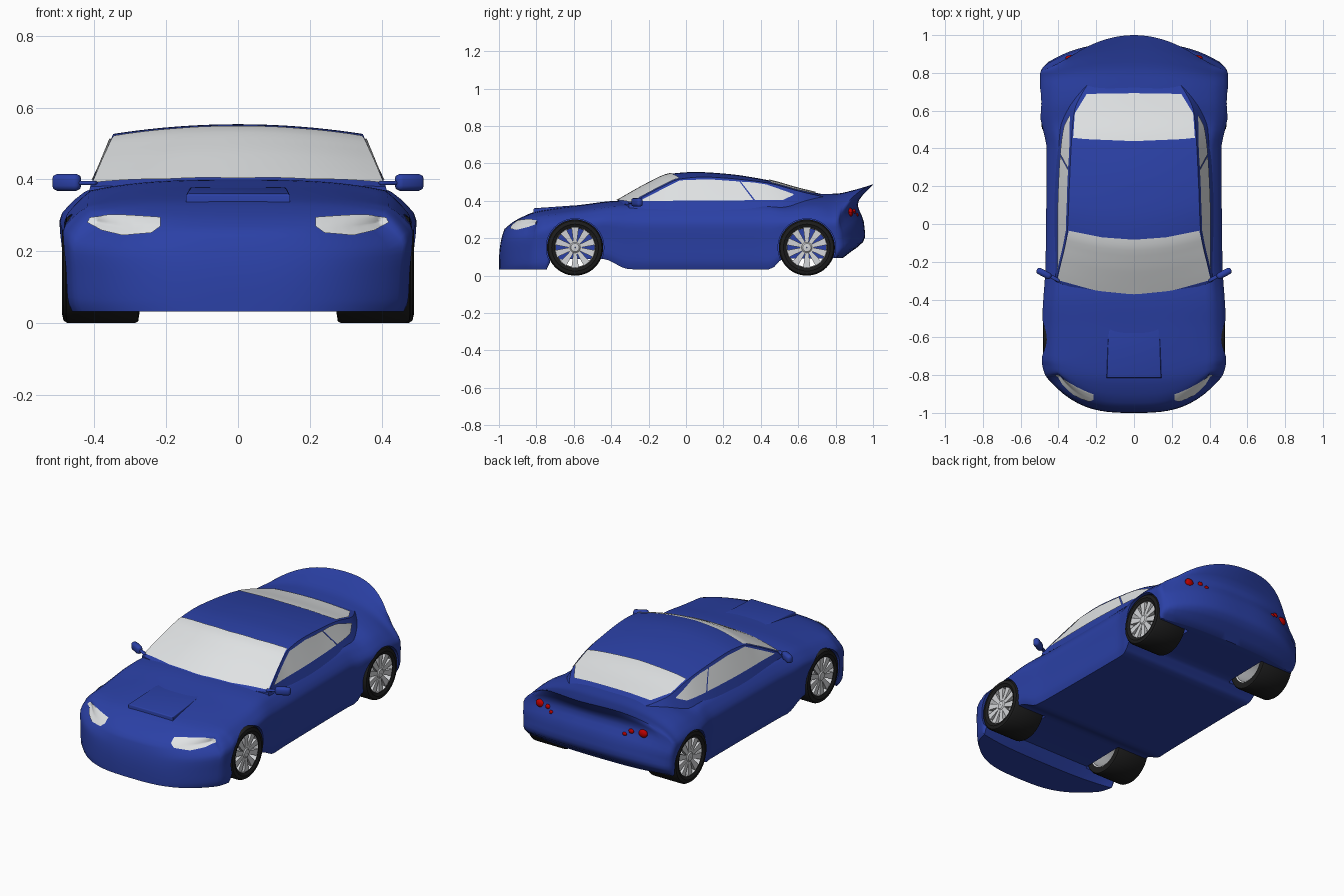
import bpy, bmesh, math
from mathutils import Vector, Matrix
from mathutils.bvhtree import BVHTree

if "Cube" in bpy.data.objects:
    bpy.data.objects.remove(bpy.data.objects["Cube"])


def material(name, rgb):
    m = bpy.data.materials.new(name)
    m.diffuse_color = (*rgb, 1)
    m.use_nodes = True
    m.node_tree.nodes["Principled BSDF"].inputs["Base Color"].default_value = m.diffuse_color
    return m


BLUE = material("blue paint", (0.024, 0.052, 0.38))
GLASS = material("pale glass", (0.75, 0.77, 0.78))
SILVER = material("silver rim", (0.65, 0.66, 0.68))
BLACK = material("black rubber", (0.012, 0.012, 0.012))
RED = material("red lamp", (0.5, 0.0, 0.0))


def curve(*pts):
    """Smooth monotone interpolation through (position, value) pairs."""
    xs, ys = zip(*pts)
    d = [(ys[i + 1] - ys[i]) / (xs[i + 1] - xs[i]) for i in range(len(xs) - 1)]
    m = [d[0]] + [2 * a * b / (a + b) if a * b > 0 else 0 for a, b in zip(d, d[1:])] + [d[-1]]

    def f(x):
        x = min(max(x, xs[0]), xs[-1])
        i = max(k for k in range(len(d)) if xs[k] <= x)
        h = xs[i + 1] - xs[i]
        s = (x - xs[i]) / h
        return (ys[i] * (1 + 2 * s) * (1 - s) ** 2 + h * m[i] * s * (1 - s) ** 2
                + ys[i + 1] * s * s * (3 - 2 * s) + h * m[i + 1] * s * s * (s - 1))
    return f


def finish(name, bm, mat, angle=35, recalc=True):
    if recalc:
        bmesh.ops.recalc_face_normals(bm, faces=bm.faces)
    me = bpy.data.meshes.new(name)
    bm.to_mesh(me)
    bm.free()
    me.materials.append(mat)
    ob = bpy.data.objects.new(name, me)
    bpy.context.collection.objects.link(ob)
    bpy.ops.object.select_all(action='DESELECT')
    ob.select_set(True)
    bpy.context.view_layer.objects.active = ob
    bpy.ops.object.shade_smooth_by_angle(angle=math.radians(angle))
    return ob


def shaped_box(name, counts, y0, y1, shape, mat):
    """Gridded box skin whose points (u, y, t) are placed by a shape function."""
    nx, ny, nz = counts
    bm, cache = bmesh.new(), {}

    def vert(k):
        if k not in cache:
            cache[k] = bm.verts.new(shape(2 * k[0] / nx - 1, y0 + (y1 - y0) * k[1] / ny, k[2] / nz))
        return cache[k]
    for axis in range(3):
        a, b = [i for i in range(3) if i != axis]
        for side in (0, counts[axis]):
            for i in range(counts[a]):
                for j in range(counts[b]):
                    quad = []
                    for di, dj in ((0, 0), (1, 0), (1, 1), (0, 1)):
                        k = [side] * 3
                        k[a], k[b] = i + di, j + dj
                        quad.append(vert(tuple(k)))
                    bm.faces.new(quad)
    return finish(name, bm, mat)


# Lower body: bumpers, bonnet, flared wings, boot and ducktail
width = curve((-1, .455), (-.9, .472), (-.75, .487), (-.5, .485), (-.2, .468), (.4, .463),
              (.5, .482), (.58, .497), (.85, .497), (1, .465))
side = curve((0, .95), (.1, .975), (.4, .985), (.72, 1), (.88, .94), (1, .86))
top = curve((-1, .25), (-.95, .285), (-.9, .309), (-.82, .338), (-.7, .36), (-.55, .38),
            (-.36, .4), (.5, .4), (.65, .432), (.72, .437), (.8, .438), (.9, .458), (1, .487))
bottom = curve((-1, .032), (-.77, .032), (-.73, .085), (-.45, .09), (-.3, .034), (.45, .034),
               (.52, .09), (1, .095))
crown = curve((-1, -.03), (-.9, 0), (-.8, .025), (-.6, .035), (-.3, .03), (.4, .03), (.6, .06), (.8, .085), (1, .12))
nose_bend = curve((-1, .17), (-.9, .1), (-.8, .045), (-.7, 0), (1, 0))
tail_bend = curve((-1, 0), (.7, 0), (.8, -.03), (.9, -.08), (1, -.16))
bend_rise = curve((0, .25), (.3, .75), (1, 1))
tail_face = curve((0, -.16), (.28, -.042), (.5, -.05), (.73, -.082), (1, 0))


def body_shape(u, v, t):
    a = abs(u)
    z = bottom(v) + (top(v) - crown(v) * a ** 3 - bottom(v)) * t
    y = v + nose_bend(v) * a ** 3 + tail_bend(v) * a ** (3 - t) * bend_rise(t)
    y += tail_face(t) * (1 - .65 * a * a * min(1, 2 * t)) * max(0, (v - .8) / .2)
    y += .03 * t ** 3 * max(0, (-.8 - v) / .2)
    return u * width(v) * side(t), y, z


body = shaped_box("body", (24, 72, 14), -1, 1, body_shape, BLUE)

# Cabin with raked screens
roof = curve((-.39, .388), (-.3, .44), (-.2, .495), (-.08, .545), (.05, .554), (.2, .546), (.44, .51),
             (.6, .466), (.7, .442), (.8, .42))
roof_w = curve((-.39, .412), (-.08, .352), (.2, .342), (.45, .33), (.6, .315), (.7, .27), (.8, .2))
sill_w = curve((-.39, .42), (0, .425), (.3, .42), (.5, .405), (.62, .375), (.8, .3))
roof_crown = curve((-.39, .008), (-.08, .028), (.25, .023), (.45, .015), (.8, .012))
screen_bend = curve((-.39, .085), (-.08, .05), (.3, 0), (.8, 0))


def cabin_shape(u, v, t):
    z = .34 + (roof(v) - roof_crown(v) * u * u - .34) * t
    return u * (sill_w(v) + (roof_w(v) - sill_w(v)) * t), v + screen_bend(v) * u * u, z


cabin = shaped_box("cabin", (20, 48, 8), -.39, .8, cabin_shape, BLUE)

trees = []
for ob in (body, cabin):
    bm = bmesh.new()
    bm.from_mesh(ob.data)
    trees.append(BVHTree.FromBMesh(bm))
    bm.free()


def project(p, d):
    """Drop a point along d on to the car skin."""
    hits = [h for h in (t.ray_cast(p, d) for t in trees) if h[0]]
    if hits:
        return min(hits, key=lambda h: h[3])[:2]
    return min((t.find_nearest(p) for t in trees), key=lambda h: h[3])[:2]


def along(line, s):
    k = min(int(s * (len(line) - 1)), len(line) - 2)
    return Vector(line[k]).lerp(Vector(line[k + 1]), s * (len(line) - 1) - k)


def plate(name, low, high, place, direction, mat, nu=24, nv=10):
    """Thin sheet between two outlines, laid on the car skin."""
    bm, d, rows = bmesh.new(), Vector(direction), []
    for j in range(nv + 1):
        row = []
        for i in range(nu + 1):
            q = along(low, i / nu).lerp(along(high, i / nu), j / nv)
            hit, n = project(Vector(place(*q)), d)
            row.append(bm.verts.new(hit + (n if n.dot(d) < 0 else -n) * .003 - d * .002))
        rows.append(row)
    for a, b in zip(rows, rows[1:]):
        for i in range(nu):
            f = bm.faces.new((a[i], a[i + 1], b[i + 1], b[i]))
            f.normal_update()
            if f.normal.dot(d) > 0:
                f.normal_flip()
    return finish(name, bm, mat, 60, recalc=False)


# Windows
def from_above(x, y):
    return x, y, 1


plate("windscreen", [(-.405, -.295), (-.2, -.352), (0, -.372), (.2, -.352), (.405, -.295)],
      [(-.345, -.035), (-.17, -.07), (0, -.083), (.17, -.07), (.345, -.035)], from_above, (0, 0, -1), GLASS)
plate("rear_window", [(-.322, .456), (-.26, .449), (0, .438), (.26, .449), (.322, .456)],
      [(-.313, .585), (-.25, .688), (0, .692), (.25, .688), (.313, .585)], from_above, (0, 0, -1), GLASS)
for s in (1, -1):
    tag = "right" if s > 0 else "left"

    def from_side(y, z):
        return s, y, z

    def from_front(x, z):
        return s * x, -1.5, z
    plate(tag + "_door_window", [(-.25, .398), (.06, .4), (.36, .402)],
          [(-.035, .508), (.12, .514), (.285, .502)], from_side, (-s, 0, 0), GLASS)
    plate(tag + "_quarter_window", [(.37, .402), (.45, .402), (.52, .404), (.575, .43)],
          [(.293, .501), (.36, .497), (.43, .486), (.575, .435)], from_side, (-s, 0, 0), GLASS)
    # Headlights
    plate(tag + "_headlight", [(.42, .28), (.38, .257), (.32, .243), (.24, .25), (.215, .268)],
          [(.412, .293), (.37, .3), (.32, .3), (.27, .297), (.215, .293)], from_front, (0, 1, 0), GLASS)
    # Tail lamps, shrinking inwards
    for i, (x, z, r) in enumerate(((.335, .338, .026), (.272, .343, .015), (.24, .325, .012))):
        hit, n = project(Vector((s * x, 2, z)), Vector((0, -1, 0)))
        bm = bmesh.new()
        bmesh.ops.create_uvsphere(bm, u_segments=14, v_segments=8, radius=r)
        bmesh.ops.transform(bm, matrix=Matrix.Translation(hit) @ Matrix.Diagonal((1.1, .6, .9, 1)), verts=bm.verts)
        finish(f"{tag}_tail_lamp_{i + 1}", bm, RED)
    # Door mirror and its stem
    for part, loc, size in (("mirror", (.477, -.262, .392), (.085, .035, .047)),
                            ("mirror_stem", (.425, -.285, .39), (.07, .02, .012))):
        bm = bmesh.new()
        bmesh.ops.create_cube(bm, size=1)
        bmesh.ops.scale(bm, vec=size, verts=bm.verts)
        bmesh.ops.bevel(bm, geom=bm.edges[:], offset=min(size) * .4, segments=2, profile=.5, affect='EDGES')
        bmesh.ops.transform(bm, matrix=Matrix.Translation((s * loc[0], *loc[1:])) @ Matrix.Rotation(s * .5, 4, 'Z'),
                            verts=bm.verts)
        finish(f"{tag}_{part}", bm, BLUE, 60)

# Bonnet scoop
bm = bmesh.new()
bmesh.ops.create_cube(bm, size=1)
for v in bm.verts:
    front, up = v.co.y < 0, v.co.z > 0
    v.co = (v.co.x * (.29 if front else .27), -.815 if front else -.53,
            ((.36 if front else .38) if up else .32))
bmesh.ops.bevel(bm, geom=[e for e in bm.edges if all(v.co.z > .35 for v in e.verts)],
                offset=.007, segments=3, profile=.5, affect='EDGES')
finish("bonnet_scoop", bm, BLUE, 50)


def revolve(bm, profile, s, y, z, n=48):
    """Turn a closed (x, radius) outline about a wheel axle."""
    rings = [[bm.verts.new((s * x, y + r * math.cos(2 * math.pi * k / n), z + r * math.sin(2 * math.pi * k / n)))
              for x, r in profile] for k in range(n)]
    for k in range(n):
        a, b = rings[k], rings[(k + 1) % n]
        for i in range(len(profile)):
            j = (i + 1) % len(profile)
            bm.faces.new((a[i], a[j], b[j], b[i]))


# Wheels, each with its arch cut from the body
for s in (1, -1):
    for end, y, dx in (("front", -.593, -.008), ("rear", .646, 0)):
        tag = f"{end}_{'right' if s > 0 else 'left'}"
        bm = bmesh.new()
        bmesh.ops.create_cone(bm, cap_ends=True, segments=48, radius1=.154, radius2=.154, depth=.34,
                              matrix=Matrix.Translation((s * .435, y, .15)) @ Matrix.Rotation(math.pi / 2, 4, 'Y'))
        cutter = finish(tag + "_arch_cutter", bm, BLUE)
        cutter.hide_render = True
        mod = body.modifiers.new("arch", 'BOOLEAN')
        mod.operation, mod.solver, mod.object = 'DIFFERENCE', 'EXACT', cutter
        bpy.context.view_layer.objects.active = body
        bpy.ops.object.modifier_apply(modifier=mod.name)
        bpy.data.objects.remove(cutter)

        bm = bmesh.new()
        revolve(bm, [(.283, .125), (.286, .145), (.295, .15), (.475, .15), (.486, .143), (.49, .125),
                     (.482, .108), (.288, .108)], s, y, .15)
        bmesh.ops.translate(bm, verts=bm.verts, vec=(s * dx, 0, 0))
        finish(tag + "_tyre", bm, BLACK)

        bm = bmesh.new()
        revolve(bm, [(.475, .11), (.48, .107), (.465, .103), (.29, .103), (.286, .11)], s, y, .15)
        revolve(bm, [(.44, .002), (.44, .03), (.475, .03), (.482, .022), (.484, .002)], s, y, .15, 20)
        for k in range(10):
            g = bmesh.ops.create_cube(bm, size=1)["verts"]
            for v in g:
                out = v.co.z > 0
                v.co = (s * (v.co.x * .02 + (.47 if out else .466)), v.co.y * (.038 if out else .017),
                        .106 if out else .02)
            bmesh.ops.transform(bm, verts=g, matrix=Matrix.Translation((0, y, .15))
                                @ Matrix.Rotation(2 * math.pi * k / 10, 4, 'X'))
        bmesh.ops.translate(bm, verts=bm.verts, vec=(s * dx, 0, 0))
        finish(tag + "_rim", bm, SILVER)

bpy.ops.object.select_all(action='DESELECT')
body.select_set(True)
bpy.context.view_layer.objects.active = body
bpy.ops.object.shade_smooth_by_angle(angle=math.radians(60))
